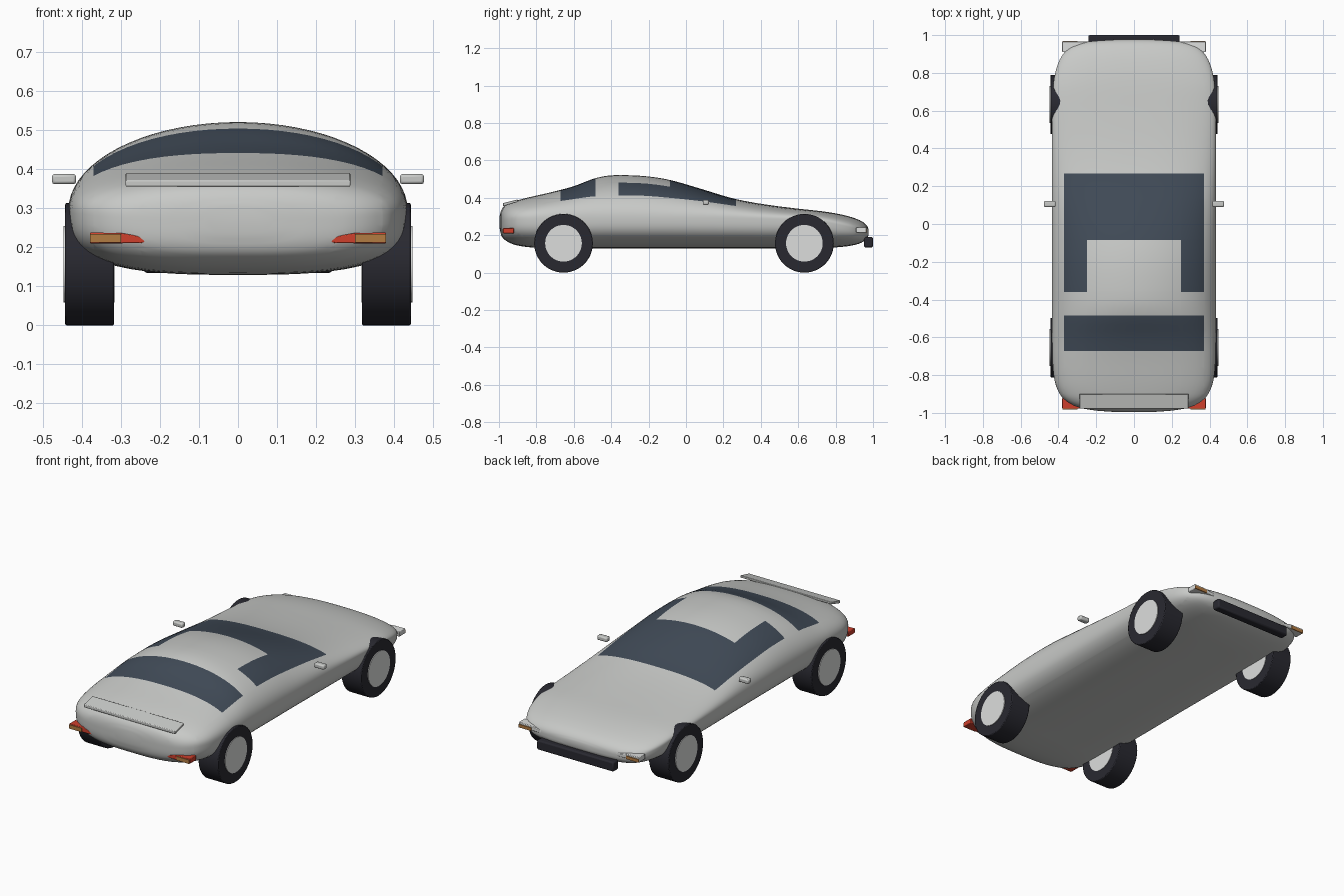
import bpy, bmesh, math
from mathutils import Matrix, Vector

if "Cube" in bpy.data.objects:
    bpy.data.objects.remove(bpy.data.objects["Cube"])


def mat(name, r, g, b):
    m = bpy.data.materials.new(name)
    m.diffuse_color = (r, g, b, 1)
    m.use_nodes = True
    m.node_tree.nodes["Principled BSDF"].inputs["Base Color"].default_value = m.diffuse_color
    return m


PAINT = mat("silver_paint", 0.58, 0.59, 0.575)
GLASS = mat("dark_glass", 0.052, 0.07, 0.096)
RUBBER = mat("black_rubber", 0.022, 0.022, 0.03)
RIM = mat("pale_rim", 0.72, 0.73, 0.72)
RED = mat("red_lamp", 0.62, 0.05, 0.025)
AMBER = mat("amber_lamp", 0.45, 0.2, 0.055)


def finish(name, bm, mats, angle=35, bevel=0):
    bmesh.ops.recalc_face_normals(bm, faces=bm.faces)
    me = bpy.data.meshes.new(name)
    bm.to_mesh(me)
    bm.free()
    ob = bpy.data.objects.new(name, me)
    bpy.context.collection.objects.link(ob)
    for m in mats:
        me.materials.append(m)
    if bevel:
        b = ob.modifiers.new("bevel", 'BEVEL')
        b.width, b.segments = bevel, 2
    bpy.ops.object.select_all(action='DESELECT')
    ob.select_set(True)
    bpy.context.view_layer.objects.active = ob
    bpy.ops.object.shade_smooth_by_angle(angle=math.radians(angle))
    return ob


def box(name, lo, hi, m, bevel=0):
    bm = bmesh.new()
    lo, hi = Vector(lo), Vector(hi)
    size = hi - lo
    bmesh.ops.create_cube(bm, size=1, matrix=Matrix.Translation((lo + hi) / 2) @ Matrix.Diagonal((*size, 1)))
    return finish(name, bm, [m], bevel=bevel)


def prism(name, pts, axis, a, b, m, bevel=0):
    """Extrude a 2D outline along x or y."""
    bm = bmesh.new()
    put = (lambda p, d: (d, p[0], p[1])) if axis == 'x' else (lambda p, d: (p[0], d, p[1]))
    f = bm.faces.new([bm.verts.new(put(p, a)) for p in pts])
    ext = bmesh.ops.extrude_face_region(bm, geom=[f])
    move = (b - a, 0, 0) if axis == 'x' else (0, b - a, 0)
    bmesh.ops.translate(bm, vec=move, verts=[v for v in ext['geom'] if isinstance(v, bmesh.types.BMVert)])
    return finish(name, bm, [m], bevel=bevel)


# Body stations: y, half width, roof z, belt z, floor z, upper roundness
S = [(-.996, .09, .305, .27, .235, 2.3), (-.988, .20, .333, .27, .20, 2.3),
     (-.972, .29, .356, .275, .178, 2.3), (-.94, .355, .374, .28, .158, 2.4),
     (-.90, .393, .387, .285, .145, 2.4), (-.83, .42, .405, .287, .135, 2.4),
     (-.72, .432, .43, .29, .13, 2.4), (-.6, .435, .462, .29, .13, 2.3),
     (-.5, .435, .5, .293, .13, 2.1), (-.42, .435, .518, .295, .13, 2),
     (-.32, .435, .521, .295, .13, 2), (-.2, .435, .514, .295, .13, 2),
     (-.08, .435, .494, .295, .13, 2), (.08, .435, .448, .293, .13, 2.2),
     (.25, .435, .397, .29, .13, 2.5), (.42, .435, .365, .287, .13, 2.6),
     (.6, .434, .342, .284, .13, 2.6), (.72, .429, .329, .275, .131, 2.6),
     (.8, .417, .317, .26, .135, 2.5), (.87, .393, .301, .245, .142, 2.4),
     (.92, .357, .284, .23, .153, 2.4), (.95, .307, .268, .222, .167, 2.3),
     (.968, .22, .25, .218, .185, 2.3), (.976, .10, .233, .216, .2, 2.3)]


def slope(i, k):
    a, b = S[max(i - 1, 0)], S[min(i + 1, len(S) - 1)]
    return (b[k] - a[k]) / (b[0] - a[0])


def blend(i, t):
    a, b = S[i], S[i + 1]
    h = b[0] - a[0]
    out = [a[0] + h * t]
    for k in range(1, 6):
        out.append((2*t**3 - 3*t*t + 1) * a[k] + (t**3 - 2*t*t + t) * h * slope(i, k)
                   + (3*t*t - 2*t**3) * b[k] + (t**3 - t*t) * h * slope(i + 1, k))
    return out


# Body: loft of superellipse rings
bm = bmesh.new()
rows = [blend(i, j / 3) for i in range(len(S) - 1) for j in range(3)] + [list(S[-1])]
N = 72
rings = []
for y, w, zt, zb, zf, p in rows:
    ring = []
    for n in range(N):
        t = 2 * math.pi * n / N
        c, s = math.cos(t), math.sin(t)
        q = p if s >= 0 else 3.0
        r = (abs(c) ** q + abs(s) ** q) ** (-1 / q)
        ring.append(bm.verts.new((w * c * r, y, zb + s * r * ((zt - zb) if s >= 0 else (zb - zf)))))
    rings.append(ring)
for a, b in zip(rings, rings[1:]):
    for n in range(N):
        bm.faces.new((a[n], a[(n + 1) % N], b[(n + 1) % N], b[n]))
bm.faces.new(rings[0])
bm.faces.new(rings[-1])

# Cut window borders into the body, then colour by region
cuts = [((0, v, 0), (0, 1, 0)) for v in (-.672, -.484, -.36, -.085, .268)]
cuts += [((v, 0, 0), (1, 0, 0)) for v in (-.37, -.248, .248, .37)]
for co, no in cuts:
    bmesh.ops.bisect_plane(bm, geom=bm.verts[:] + bm.edges[:] + bm.faces[:], dist=1e-5,
                           plane_co=co, plane_no=no)
for f in bm.faces:
    c = f.calc_center_median()
    if c.z > .3 and abs(c.x) < .37:
        rear = -.672 < c.y < -.484
        front = -.085 < c.y < .268
        side = -.36 < c.y <= -.085 and abs(c.x) > .248
        f.material_index = 1 if rear or front or side else 0
finish("body", bm, [PAINT, GLASS], angle=50)


def disc(name, x0, x1, y, r, m, bevel=0):
    bm = bmesh.new()
    bmesh.ops.create_cone(bm, cap_ends=True, segments=48, radius1=r, radius2=r, depth=abs(x1 - x0),
                          matrix=Matrix.Translation(((x0 + x1) / 2, y, .157)) @ Matrix.Rotation(math.pi / 2, 4, 'Y'))
    finish(name, bm, [m], bevel=bevel)


for s, side in ((1, "right"), (-1, "left")):
    # Wheels
    for y, end in ((-.655, "rear"), (.633, "nose")):
        disc(f"{end}_{side}_tyre", s * .318, s * .443, y, .157, RUBBER, .004)
        disc(f"{end}_{side}_rim", s * .316, s * .447, y, .098, RIM)
    # Door mirror
    xs = sorted((s * .415, s * .477))
    box(f"{side}_mirror", (xs[0], .09, .362), (xs[1], .122, .388), PAINT, .007)
    # Lamps: tapered wedges with an amber plate on the outer end
    wedge = [(.38, .21), (.38, .238), (.30, .237), (.25, .228), (.215, .218), (.25, .211)]
    wedge = [(s * x, z) for x, z in wedge]
    prism(f"{side}_tail_lamp", wedge, 'y', -.978, -.92, RED, .003)
    xs = sorted((s * .30, s * .379))
    box(f"{side}_tail_indicator", (xs[0], -.982, .212), (xs[1], -.975, .234), AMBER)
    prism(f"{side}_head_lamp", [(x, z + .004) for x, z in wedge], 'y', .91, .965, RIM, .003)
    box(f"{side}_nose_indicator", (xs[0], .962, .214), (xs[1], .969, .232), AMBER)

# Spoiler on the tail
prism("spoiler", [(-.978, .355), (-.978, .372), (-.90, .391), (-.90, .378)], 'x', -.288, .288, PAINT, .003)

# Nose bumper bar
box("nose_bumper", (-.242, .952, .135), (.242, 1.0, .19), RUBBER, .008)
